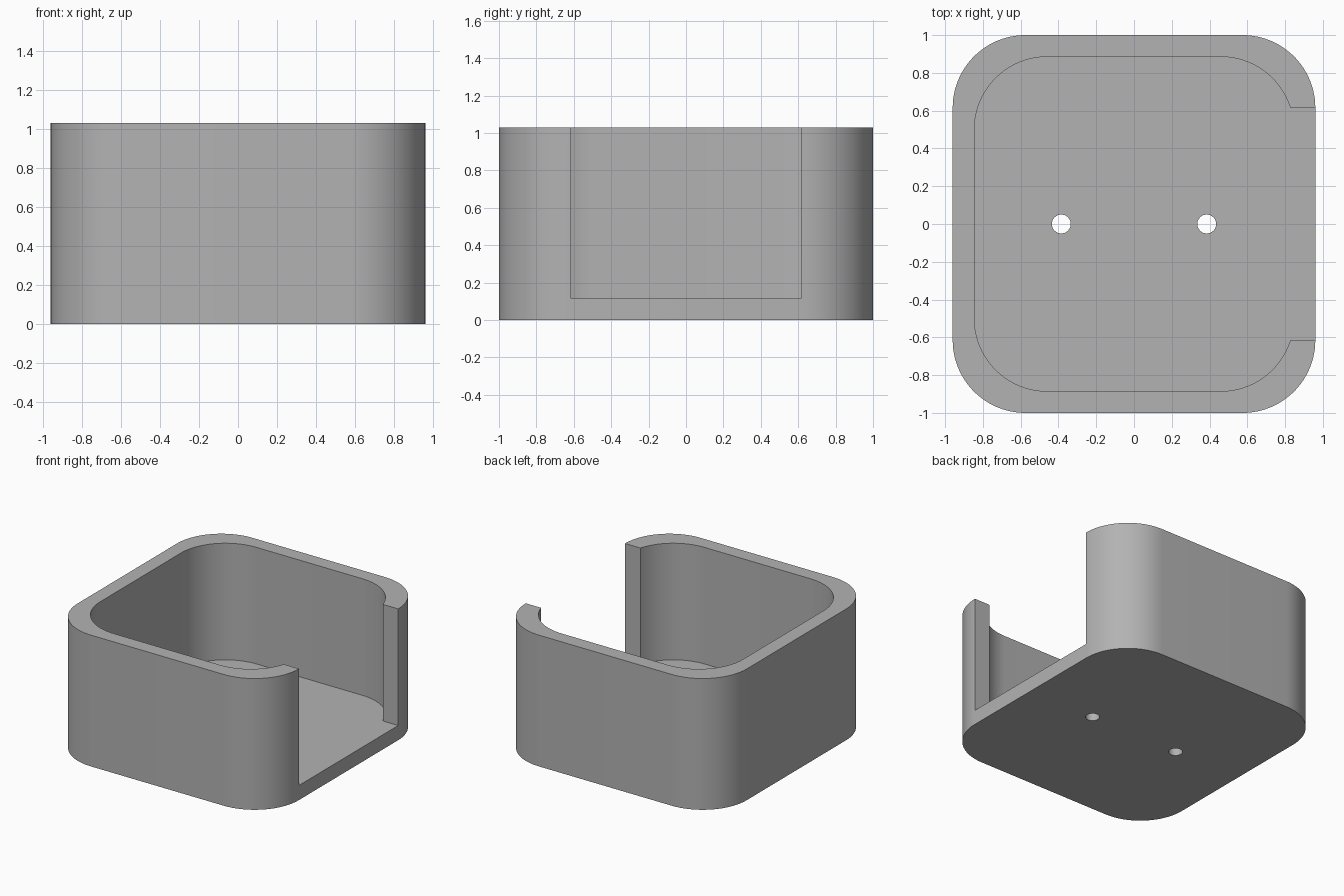
import bpy, bmesh, math

if "Cube" in bpy.data.objects:
    bpy.data.objects.remove(bpy.data.objects["Cube"], do_unlink=True)

HALF_X, HALF_Y, HEIGHT = 0.96, 1.0, 1.03
WALL, RADIUS, SLOT = 0.115, 0.385, 0.615
HOLE_X, HOLE_R = 0.385, 0.05

grey = bpy.data.materials.new("plain grey")
grey.use_nodes = True
colour = (0.45, 0.45, 0.45, 1)
grey.diffuse_color = colour
grey.node_tree.nodes["Principled BSDF"].inputs["Base Color"].default_value = colour


def rounded_rect(hx, hy, r, steps=24):
    """Counter-clockwise outline starting on the right side."""
    points = []
    for i, (sx, sy) in enumerate([(1, 1), (-1, 1), (-1, -1), (1, -1)]):
        for k in range(steps + 1):
            a = math.pi / 2 * (i + k / steps)
            points.append((sx * (hx - r) + r * math.cos(a), sy * (hy - r) + r * math.sin(a)))
    return points


def prism(name, outline, z0, z1):
    bm = bmesh.new()
    face = bm.faces.new([bm.verts.new((x, y, z0)) for x, y in outline])
    top = bmesh.ops.extrude_face_region(bm, geom=[face])["geom"]
    bmesh.ops.translate(bm, vec=(0, 0, z1 - z0),
                        verts=[v for v in top if isinstance(v, bmesh.types.BMVert)])
    bmesh.ops.recalc_face_normals(bm, faces=bm.faces)
    mesh = bpy.data.meshes.new(name)
    bm.to_mesh(mesh)
    bm.free()
    mesh.materials.append(grey)
    obj = bpy.data.objects.new(name, mesh)
    bpy.context.collection.objects.link(obj)
    return obj


# Rounded outer block
holder = prism("open_sided_holder", rounded_rect(HALF_X, HALF_Y, RADIUS), 0, HEIGHT)

# Cavity and side opening share one cutter, so the floor stays flush
inner_x, inner_y = HALF_X - WALL, HALF_Y - WALL
edge_x = inner_x - RADIUS + math.sqrt(RADIUS**2 - (SLOT - inner_y + RADIUS)**2)
arc = [p for p in rounded_rect(inner_x, inner_y, RADIUS) if p[0] < 0 or abs(p[1]) > SLOT + 0.001]
outline = [(1.2, -SLOT), (1.2, SLOT), (edge_x, SLOT)] + arc + [(edge_x, -SLOT)]
cutters = [prism("cavity_cutter", outline, WALL, HEIGHT + 0.2)]

# Screw holes through the floor
for side, sign in (("left", 1), ("right", -1)):
    circle = [(sign * HOLE_X + HOLE_R * math.cos(a), HOLE_R * math.sin(a))
              for a in (math.tau * k / 32 for k in range(32))]
    cutters.append(prism(side + "_hole_cutter", circle, -0.1, WALL + 0.1))

# Apply the cuts and remove the cutters
bpy.ops.object.select_all(action="DESELECT")
bpy.context.view_layer.objects.active = holder
holder.select_set(True)
for cutter in cutters:
    cut = holder.modifiers.new(cutter.name, "BOOLEAN")
    cut.operation, cut.solver, cut.object = "DIFFERENCE", "EXACT", cutter
    bpy.ops.object.modifier_apply(modifier=cut.name)
    bpy.data.objects.remove(cutter, do_unlink=True)
bpy.ops.object.shade_smooth_by_angle(angle=math.radians(30))
